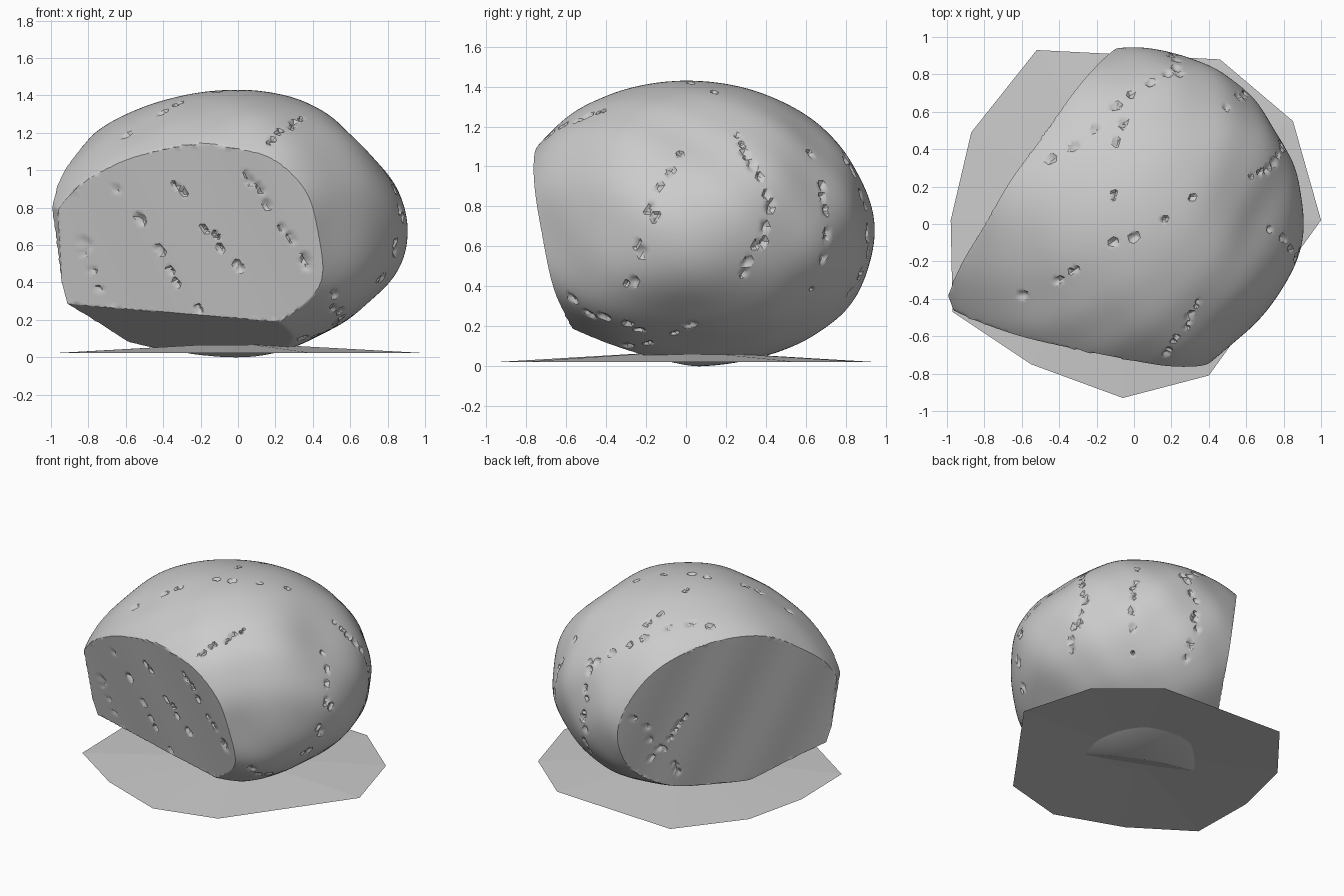
import bpy, bmesh, math, random
from mathutils import Vector, kdtree
from mathutils.bvhtree import BVHTree

random.seed(4)
cube = bpy.data.objects.get("Cube")
if cube:
    bpy.data.objects.remove(cube, do_unlink=True)

# One stone grey for everything
grey = bpy.data.materials.new("stone grey")
grey.use_nodes = True
grey.diffuse_color = (0.6, 0.6, 0.6, 1)
bsdf = next(n for n in grey.node_tree.nodes if n.type == 'BSDF_PRINCIPLED')
bsdf.inputs["Base Color"].default_value = (0.6, 0.6, 0.6, 1)
bsdf.inputs["Roughness"].default_value = 0.9

CENTRE = Vector((0, 0, 0.7))


def make_object(name, bm):
    bmesh.ops.recalc_face_normals(bm, faces=bm.faces[:])
    mesh = bpy.data.meshes.new(name)
    bm.to_mesh(mesh)
    bm.free()
    mesh.materials.append(grey)
    obj = bpy.data.objects.new(name, mesh)
    bpy.context.collection.objects.link(obj)
    return obj


# Soft swellings and dents: direction, height, tightness
BUMPS = [(Vector(d).normalized(), height, tight) for d, height, tight in (
    ((-0.85, -0.38, -0.38), 0.13, 7),
    ((0.0, 0.75, -0.45), 0.04, 8),
    ((0.62, -0.6, 0.25), -0.02, 14),
    ((0.9, -0.1, 0.08), 0.02, 25),
    ((0.6, 0.0, -0.6), -0.03, 12),
    ((-0.5, -0.4, 0.6), -0.02, 14),
    ((0.7, 0.0, 0.43), -0.05, 16),
    ((-0.85, -0.25, 0.38), -0.025, 20),
)]
SIDE = Vector((1, -1, 0)).normalized()


def boulder_radius(d):
    """Distance to the uncut boulder in direction d."""
    ax = 0.9 if d.x > 0 else 1.06
    ay = 0.93 if d.y > 0 else 0.90
    az = 0.73 if d.z > 0 else 0.70
    inv = math.sqrt((d.x / ax) ** 2 + (d.y / ay) ** 2 + (d.z / az) ** 2)
    flat = max(0.0, d.dot(SIDE)) / 0.88          # soft flat on the front corner
    r = 1 / (inv ** 14 + flat ** 14) ** (1 / 14)
    for c, height, tight in BUMPS:
        r += height * math.exp(-tight * (1 - d.dot(c)))
    wave = math.sin(7 * d.x + 3 * d.z + 1) * math.sin(6 * d.y - 4 * d.z)
    wave += 0.6 * math.sin(12 * d.x - 5 * d.y) * math.sin(10 * d.z + 6 * d.y + 1)
    return r + 0.010 * wave * (1 - d.z * d.z)


# Boulder body
bm = bmesh.new()
bmesh.ops.create_icosphere(bm, subdivisions=7, radius=1)
for v in bm.verts:
    d = v.co.normalized()
    v.co = d * boulder_radius(d)

# Flat cuts from the centre: front face, back left face, underside, left corner
CUTS = [
    (Vector((-0.2, -1, -0.22)), 0.644),
    (Vector((-0.83, 0.56, -0.13)), 0.606),
    (Vector((-0.148, -0.352, -1)), 0.68),
    (Vector((-1, -0.35, -0.12)), 1.115),
]
for n, h in CUTS:
    bmesh.ops.bisect_plane(bm, geom=bm.verts[:] + bm.edges[:] + bm.faces[:], dist=0.002,
                           plane_co=n * (h / n.length_squared), plane_no=n)
    for v in bm.verts:
        reach = n.dot(v.co)
        if reach > h:
            v.co *= h / reach
bmesh.ops.remove_doubles(bm, verts=bm.verts[:], dist=0.0005)

# Shallow ripples across the flat faces
for v in bm.verts:
    for n, h in CUTS[:2]:
        if n.dot(v.co) > h - 0.001:
            ripple = math.sin(9 * v.co.x + 7 * v.co.y + 5 * v.co.z)
            v.co -= n.normalized() * 0.004 * (1 + ripple)

# Rows of small chips: start point, end point, number of chips
ROWS = [
    ((-0.65, -0.55, 0.95), (-0.2, -0.5, 0.25), 7),
    ((-0.38, -0.6, 1.0), (0.05, -0.6, 0.4), 6),
    ((-0.92, -0.45, 0.7), (-0.65, -0.4, 0.3), 4),
    ((0.0, -0.75, 1.1), (0.4, -0.65, 0.45), 8),
    ((0.15, -0.72, 1.12), (0.32, -0.4, 1.3), 5),
    ((0.75, -0.02, 1.12), (0.75, -0.3, 0.35), 9),
    ((0.65, 0.25, 1.18), (0.8, 0.42, 0.75), 8),
    ((0.8, 0.42, 0.75), (0.7, 0.22, 0.45), 5),
    ((0.5, 0.62, 1.1), (0.55, 0.62, 0.35), 7),
    ((0.2, 0.8, 1.08), (0.2, 0.82, 0.35), 9),
    ((0.45, -0.55, 0.4), (0.5, -0.2, 0.2), 5),
    ((0.6, 0.1, 0.3), (0.3, -0.3, 0.12), 4),
    ((-0.65, -0.42, 1.2), (0.4, 0.2, 1.38), 7),
    ((-0.45, 0.25, 1.28), (0.25, 0.8, 1.05), 6),
    ((-0.02, 0.75, 1.1), (-0.1, 0.1, 1.4), 4),
    ((-0.2, 0.7, 0.4), (-0.35, 0.45, 0.7), 6),
    ((-0.15, 0.85, 0.8), (-0.3, 0.4, 0.25), 6),
]
tree = BVHTree.FromBMesh(bm)
kd = kdtree.KDTree(len(bm.verts))
bm.verts.ensure_lookup_table()
for i, v in enumerate(bm.verts):
    kd.insert(v.co, i)
kd.balance()
for start, end, count in ROWS:
    a, b = Vector(start) - CENTRE, Vector(end) - CENTRE
    for k in range(count):
        aim = a.lerp(b, (k + random.uniform(0.1, 0.9)) / count)
        aim += Vector([random.uniform(-0.025, 0.025) for _ in range(3)])
        inward = -aim.normalized()
        spot = tree.ray_cast(inward * -3, inward)[0]
        along = (b - a).normalized() * random.uniform(0.01, 0.03)
        size = random.uniform(0.014, 0.026)
        pit = {}
        for centre in (spot, spot + along):
            for _, i, dist in kd.find_range(centre, size):
                pit[i] = max(pit.get(i, 0), 1 - (dist / size) ** 2)
        for i, depth in pit.items():
            bm.verts[i].co += inward * 0.02 * depth

for v in bm.verts:
    v.co += CENTRE
boulder = make_object("boulder", bm)
bpy.ops.object.select_all(action='DESELECT')
boulder.select_set(True)
bpy.context.view_layer.objects.active = boulder
bpy.ops.object.shade_smooth_by_angle(angle=math.radians(30))

# Ground plate: thin sheet rising gently towards the middle
OUTLINE = [(1, 0.02), (0.85, 0.55), (0.46, 0.88), (-0.52, 0.93), (-0.87, 0.49),
           (-0.98, 0.02), (-0.97, -0.47), (-0.55, -0.75), (-0.06, -0.93), (0.4, -0.81)]
bm = bmesh.new()
outer = [bm.verts.new((x, y, 0.022)) for x, y in OUTLINE]
inner = [bm.verts.new((0.22 * x, 0.22 * y, 0.065)) for x, y in OUTLINE]
for i in range(len(OUTLINE)):
    j = (i + 1) % len(OUTLINE)
    bm.faces.new((outer[i], outer[j], inner[j], inner[i]))
bm.faces.new(inner)
make_object("ground_plate", bm)
